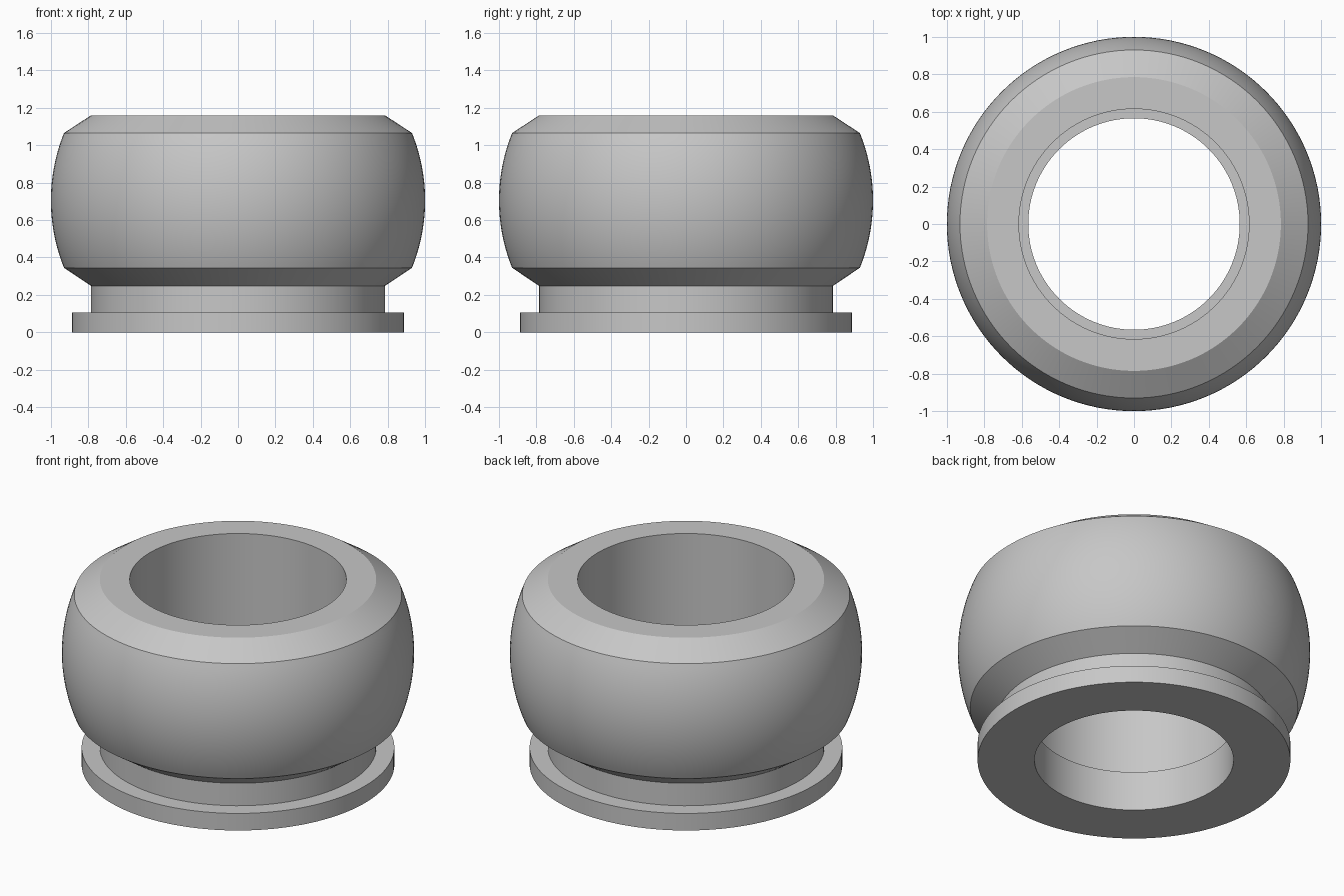
import bpy, bmesh, math

SEGMENTS = 128
ARC_STEPS = 24

cube = bpy.data.objects.get("Cube")
if cube:
    bpy.data.objects.remove(cube)

grey = bpy.data.materials.new("plain grey")
grey.use_nodes = True
colour = (0.57, 0.57, 0.57, 1)
grey.diffuse_color = colour
grey.node_tree.nodes["Principled BSDF"].inputs["Base Color"].default_value = colour


def lathe(name, profile):
    """Revolve a closed (radius, height) profile around z."""
    bm = bmesh.new()
    verts = [bm.verts.new((r, 0, z)) for r, z in profile]
    edges = [bm.edges.new((a, b)) for a, b in zip(verts, verts[1:] + verts[:1])]
    bmesh.ops.spin(bm, geom=verts + edges, cent=(0, 0, 0), axis=(0, 0, 1),
                   angle=math.tau, steps=SEGMENTS, use_merge=True)
    bmesh.ops.remove_doubles(bm, verts=bm.verts[:], dist=1e-5)
    bmesh.ops.recalc_face_normals(bm, faces=bm.faces[:])
    mesh = bpy.data.meshes.new(name)
    bm.to_mesh(mesh)
    bm.free()
    mesh.materials.append(grey)
    obj = bpy.data.objects.new(name, mesh)
    bpy.context.collection.objects.link(obj)
    bpy.ops.object.select_all(action="DESELECT")
    obj.select_set(True)
    bpy.context.view_layer.objects.active = obj
    bpy.ops.object.shade_smooth_by_angle(angle=math.radians(25))
    return obj


# Bulging outer wall: an arc through the widest ring and both chamfer edges
mid, half, sag = 0.705, 0.36, 0.07
radius = (half ** 2 + sag ** 2) / (2 * sag)
sweep = math.asin(half / radius)
bulge = []
for i in range(ARC_STEPS + 1):
    a = sweep * (2 * i / ARC_STEPS - 1)
    bulge.append((1 - radius + radius * math.cos(a), mid + radius * math.sin(a)))

# Flange and neck, bulging chamfered body, then the stepped bore
flange_neck = [(0.565, 0), (0.888, 0), (0.888, 0.107), (0.785, 0.107), (0.785, 0.248)]
top_and_bore = [(0.785, 1.16), (0.615, 1.16), (0.615, 0.248), (0.565, 0.248)]
lathe("ring_collar", flange_neck + bulge + top_and_bore)
